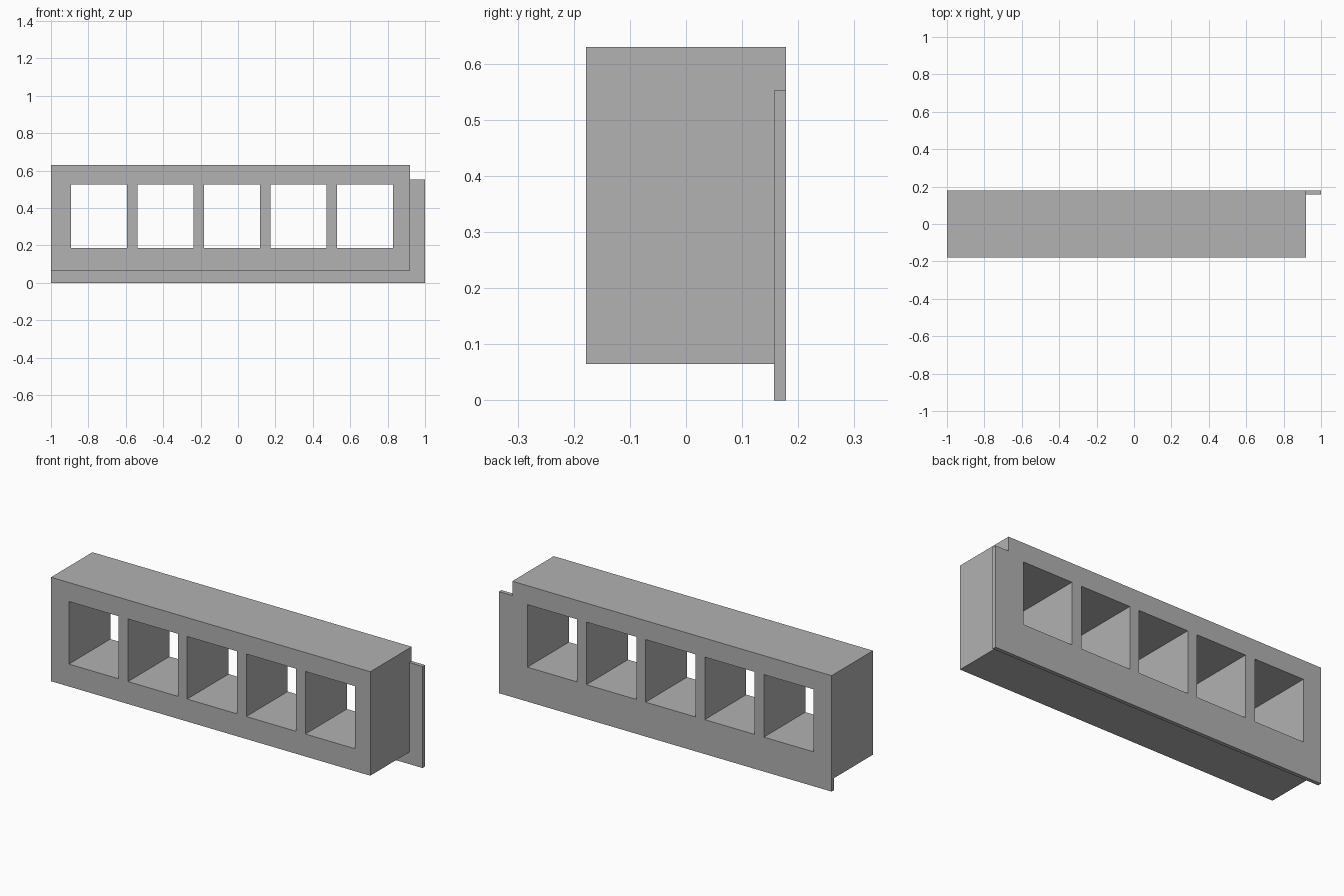
import bpy
import bmesh

cube = bpy.data.objects.get("Cube")
if cube:
    bpy.data.objects.remove(cube, do_unlink=True)

# Single plain grey
grey = bpy.data.materials.new("plain grey")
grey.use_nodes = True
COLOUR = (0.445, 0.445, 0.445, 1)
grey.diffuse_color = COLOUR
grey.node_tree.nodes["Principled BSDF"].inputs["Base Color"].default_value = COLOUR

# Main dimensions
LEFT, BODY_END, FLANGE_END = -1.0, 0.92, 1.0
BODY_BOTTOM, BODY_TOP, FLANGE_TOP = 0.065, 0.63, 0.552
FRONT, BACK, FLANGE_FRONT = -0.178, 0.178, 0.157
HOLES, HOLE_START, HOLE_WIDTH, HOLE_PITCH = 5, -0.892, 0.299, 0.3555
HOLE_BOTTOM, HOLE_TOP = 0.187, 0.527


def slab(name, xs, zs, is_open, front, back):
    """Extrude a grid of cells from front to back, leaving the open cells out."""
    bm = bmesh.new()
    grid = [[bm.verts.new((x, front, z)) for z in zs] for x in xs]
    for i in range(len(xs) - 1):
        for j in range(len(zs) - 1):
            if not is_open(i, j):
                bm.faces.new((grid[i][j], grid[i + 1][j],
                              grid[i + 1][j + 1], grid[i][j + 1]))
    bmesh.ops.delete(bm, geom=[v for v in bm.verts if not v.link_faces], context="VERTS")
    result = bmesh.ops.extrude_face_region(bm, geom=bm.faces[:], use_keep_orig=True)
    moved = [g for g in result["geom"] if isinstance(g, bmesh.types.BMVert)]
    bmesh.ops.translate(bm, verts=moved, vec=(0, back - front, 0))
    bmesh.ops.recalc_face_normals(bm, faces=bm.faces[:])
    mesh = bpy.data.meshes.new(name)
    bm.to_mesh(mesh)
    bm.free()
    mesh.materials.append(grey)
    obj = bpy.data.objects.new(name, mesh)
    bpy.context.collection.objects.link(obj)
    return obj


# Block with a row of square through-holes
body_xs = [LEFT]
for n in range(HOLES):
    start = HOLE_START + n * HOLE_PITCH
    body_xs += [start, start + HOLE_WIDTH]
body_xs.append(BODY_END)
slab("block_body", body_xs, [BODY_BOTTOM, HOLE_BOTTOM, HOLE_TOP, BODY_TOP],
     lambda i, j: i % 2 == 1 and j == 1, FRONT, BACK)

# Thin L-shaped flange along the bottom and one end, flush with the back
slab("back_flange", [LEFT, BODY_END, FLANGE_END], [0, BODY_BOTTOM, FLANGE_TOP],
     lambda i, j: i == 0 and j == 1, FLANGE_FRONT, BACK)
